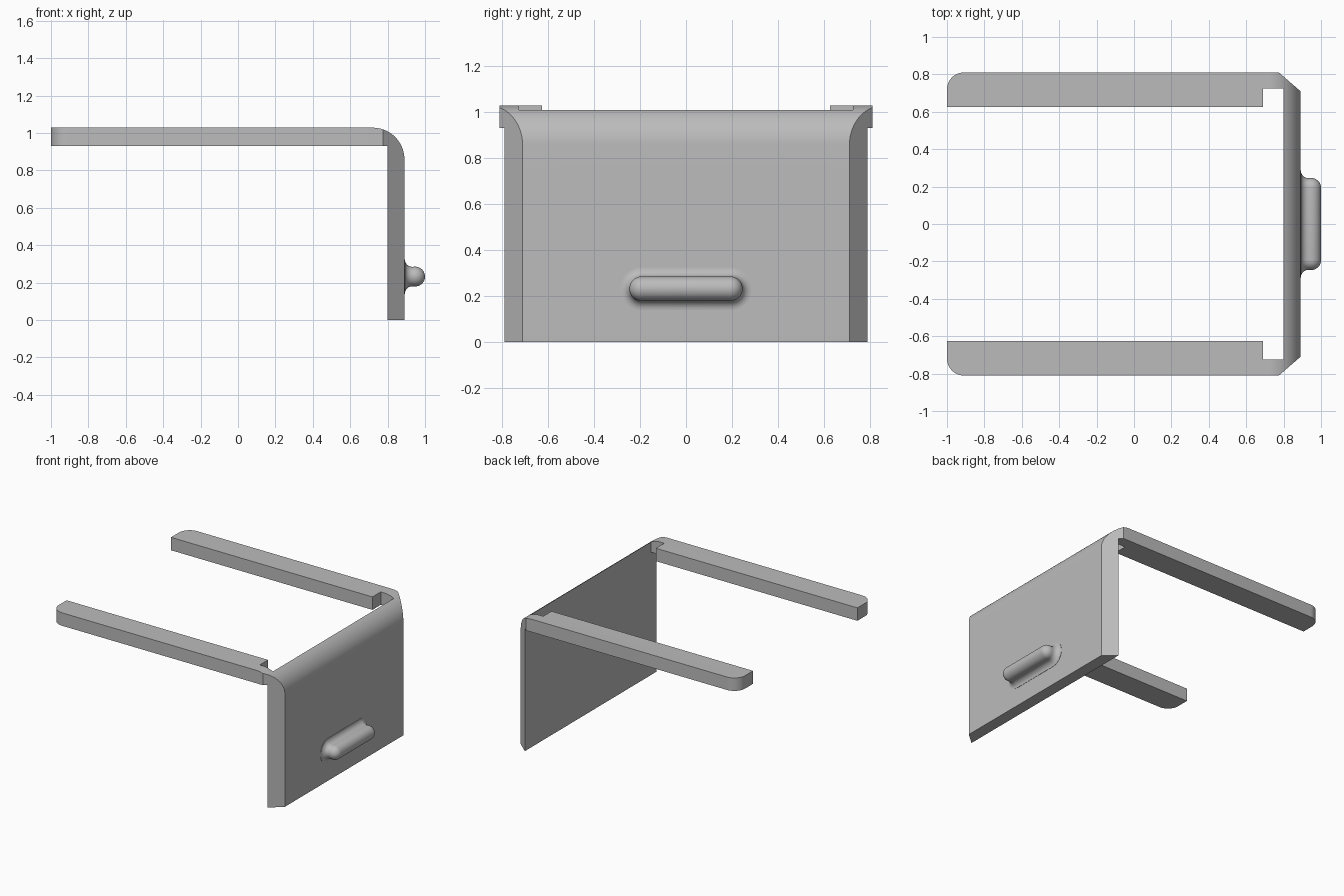
import bpy
import bmesh
from math import sin, cos, pi, radians

if "Cube" in bpy.data.objects:
    bpy.data.objects.remove(bpy.data.objects["Cube"])

GREY = (0.5, 0.5, 0.5, 1)
grey = bpy.data.materials.new("light grey")
grey.use_nodes = True
grey.diffuse_color = GREY
grey.node_tree.nodes["Principled BSDF"].inputs["Base Color"].default_value = GREY


def finish(name, bm):
    bmesh.ops.recalc_face_normals(bm, faces=bm.faces)
    mesh = bpy.data.meshes.new(name)
    bm.to_mesh(mesh)
    bm.free()
    mesh.materials.append(grey)
    obj = bpy.data.objects.new(name, mesh)
    bpy.context.collection.objects.link(obj)
    return obj


def smooth(obj):
    bpy.ops.object.select_all(action="DESELECT")
    obj.select_set(True)
    bpy.context.view_layer.objects.active = obj
    bpy.ops.object.shade_smooth_by_angle(angle=radians(30))


def prism(name, points, offset):
    bm = bmesh.new()
    face = bm.faces.new([bm.verts.new(p) for p in points])
    ext = bmesh.ops.extrude_face_region(bm, geom=[face])
    moved = [g for g in ext["geom"] if isinstance(g, bmesh.types.BMVert)]
    bmesh.ops.translate(bm, verts=moved, vec=offset)
    return finish(name, bm)


def arc(cx, cy, r, start, end, n=16):
    angles = [radians(start + (end - start) * i / n) for i in range(n + 1)]
    return [(cx + r * cos(a), cy + r * sin(a)) for a in angles]


# Plan outline: two arms with relief notches and a panel with chamfered ends
half = [(0.80, 0.725), (0.69, 0.725), (0.69, 0.625), (-1, 0.625)]
half += arc(-0.91, 0.72, 0.09, 180, 90, 10)
half += [(0.775, 0.81), (0.89, 0.71)]
plan = half + [(x, -y) for x, y in reversed(half)]
bracket = prism("bracket_arms_and_panel", [(x, y, -0.2) for x, y in plan], (0, 0, 1.5))

# Side outline: flat arms bending down into the upright panel
side = [(-1.2, 0.93), (0.80, 0.93), (0.80, 0), (0.89, 0)]
side += arc(0.72, 0.858, 0.17, 0, 90, 20) + [(-1.2, 1.028)]
cutter = prism("bend_cutter", [(x, -1, z) for x, z in side], (0, 2, 0))
cutter.hide_render = True

mod = bracket.modifiers.new("bend shape", "BOOLEAN")
mod.operation = "INTERSECT"
mod.solver = "EXACT"
mod.object = cutter
bpy.context.view_layer.objects.active = bracket
bpy.ops.object.modifier_apply(modifier=mod.name)
bpy.data.objects.remove(cutter)
smooth(bracket)

# Grip: stadium-shaped rings, flaring where they meet the panel
profile = [(0.885, 0.092)] + arc(0.932, 0.092, 0.04, 180, 270, 8)
profile += arc(0.947, 0, 0.053, 90, 0, 10)
bm = bmesh.new()
rings = []
for x, r in profile:
    ring = []
    for end in (1, -1):
        for i in range(17):
            a = pi * i / 16 + (0 if end == 1 else pi)
            ring.append(bm.verts.new((x, end * 0.193 + r * sin(a), 0.232 + r * cos(a))))
    rings.append(ring)
for low, high in zip(rings, rings[1:]):
    for i in range(len(low)):
        j = (i + 1) % len(low)
        bm.faces.new((low[i], low[j], high[j], high[i]))
bm.faces.new(rings[0])
bmesh.ops.remove_doubles(bm, verts=bm.verts, dist=0.0005)
smooth(finish("grip", bm))
